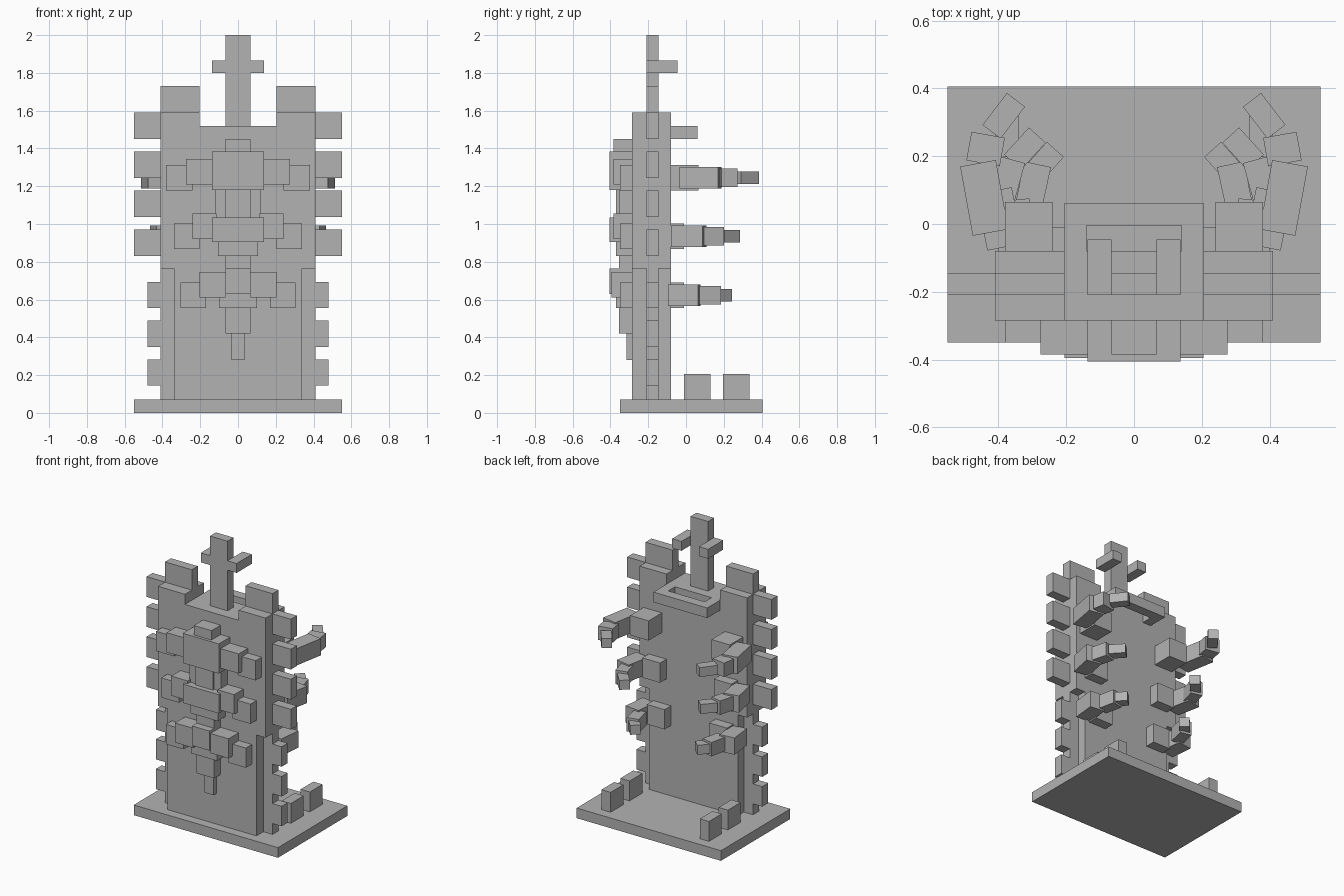
import bpy
import math
from mathutils import Vector

cube = bpy.data.objects.get("Cube")
if cube:
    bpy.data.objects.remove(cube, do_unlink=True)

stone = bpy.data.materials.new("stone_grey")
stone.use_nodes = True
stone.diffuse_color = (0.45, 0.45, 0.45, 1)
stone.node_tree.nodes["Principled BSDF"].inputs["Base Color"].default_value = (0.45, 0.45, 0.45, 1)


def make(name, center, size, turn=0):
    bpy.ops.mesh.primitive_cube_add(size=1, location=center, rotation=(0, 0, turn))
    ob = bpy.context.object
    ob.name = name
    ob.scale = size
    ob.data.materials.append(stone)
    return ob


def box(name, x, y, z):
    spans = (x, y, z)
    return make(name, [(a + b) / 2 for a, b in spans], [b - a for a, b in spans])


def pair(name, x, y, z):
    box(name + "_left", x, y, z)
    box(name + "_right", (-x[1], -x[0]), y, z)


def centred(name, half, y, z):
    box(name, (-half, half), y, z)


FRONT, BACK = -0.285, -0.08
CORE = (-0.21, -0.145)     # thin middle layer shared by teeth, towers and post

# Base and slab
centred("base", 0.55, (-0.35, 0.405), (0, 0.07))
centred("lower_slab", 0.34, (FRONT, BACK), (0.07, 0.765))
centred("upper_slab", 0.41, (FRONT, BACK), (0.765, 1.52))
pair("slab_shoulder", (0.205, 0.41), (FRONT, BACK), (1.52, 1.59))
pair("tower", (0.205, 0.41), CORE, (1.59, 1.73))
pair("side_spine", (0.34, 0.41), CORE, (0.07, 0.765))

# Teeth along both sides
for i in range(4):
    z = 0.83 + i * 0.207
    pair("upper_tooth", (0.41, 0.55), CORE, (z, z + 0.14))
for i in range(3):
    z = 0.145 + i * 0.205
    pair("lower_tooth", (0.41, 0.48), CORE, (z, z + 0.138))

# Post with arms reaching back
centred("post", 0.067, CORE, (1.52, 2.0))
pair("post_arm", (0.067, 0.137), (-0.21, -0.045), (1.8, 1.865))

# Slotted loop behind the top
pair("loop_side", (0.14, 0.205), (BACK, 0.062), (1.45, 1.52))
centred("loop_back", 0.14, (-0.005, 0.062), (1.45, 1.52))

# Stepped central column on the front: half width, front depth, z range
column = [
    ("column_cap", 0.067, -0.385, (1.385, 1.45)),
    ("upper_plate", 0.137, -0.405, (1.18, 1.385)),
    ("upper_column", 0.12, -0.355, (1.035, 1.18)),
    ("upper_ridge", 0.067, -0.37, (1.035, 1.18)),
    ("middle_plate", 0.137, -0.405, (0.905, 1.035)),
    ("middle_column", 0.105, -0.37, (0.83, 0.905)),
    ("middle_neck", 0.067, -0.355, (0.765, 0.83)),
    ("lower_plate", 0.067, -0.405, (0.63, 0.765)),
    ("lower_column", 0.1, -0.37, (0.555, 0.63)),
    ("lower_neck", 0.067, -0.355, (0.42, 0.555)),
    ("column_tip", 0.034, -0.315, (0.28, 0.42)),
]
for name, half, depth, z in column:
    centred(name, half, (depth, FRONT), z)

# Ribs beside the column
pair("upper_rib", (0.137, 0.275), (-0.385, FRONT), (1.21, 1.345))
pair("middle_rib", (0.115, 0.24), (-0.385, FRONT), (0.92, 1.055))
pair("lower_rib", (0.067, 0.205), (-0.395, FRONT), (0.61, 0.745))


def segment(name, start, end, width, height, z):
    for side, label in ((1, "left"), (-1, "right")):
        a, b = Vector((start[0] * side, start[1])), Vector((end[0] * side, end[1]))
        d, mid = b - a, (a + b) / 2
        make(name + "_" + label, (mid.x, mid.y, z), (width, d.length, height),
             math.atan2(-d.x, d.y))


# Blocks through the slab, each carrying a curled three-part arm at the back
arms = [
    ("upper", (0.24, 0.38), 0.065, 1.245,
     [(0.423, -0.025), (0.46, 0.179), (0.43, 0.263)], [(0.42, 0.272), (0.348, 0.366)]),
    ("middle", (0.205, 0.34), -0.01, 0.935,
     [(0.38, -0.068), (0.413, 0.098), (0.36, 0.19)], [(0.358, 0.182), (0.285, 0.262)]),
    ("lower", (0.17, 0.305), -0.01, 0.623,
     [(0.345, -0.09), (0.362, 0.07), (0.284, 0.176)], [(0.29, 0.155), (0.232, 0.22)]),
]
for name, x, back, z, path, tip in arms:
    pair(name + "_block", x, (-0.35, back), (z - 0.068, z + 0.068))
    segment(name + "_arm", path[0], path[1], 0.107, 0.116, z)
    # The lower forearms sit closer to the middle than the arm ends
    elbow = Vector(path[1]) if name == "upper" else Vector(path[1]).lerp(Vector(path[0]), 0.1)
    elbow.x -= {"upper": 0.015, "middle": 0.02, "lower": 0.05}[name]
    segment(name + "_forearm", elbow, path[2], {"upper": 0.1}.get(name, 0.08), 0.096, z)
    segment(name + "_finger", tip[0], tip[1], 0.067, 0.065, z)

# Small blocks on the base behind the slab
pair("inner_foot_block", (0.34, 0.41), (-0.01, 0.13), (0.07, 0.207))
pair("outer_foot_block", (0.34, 0.41), (0.197, 0.335), (0.07, 0.207))
